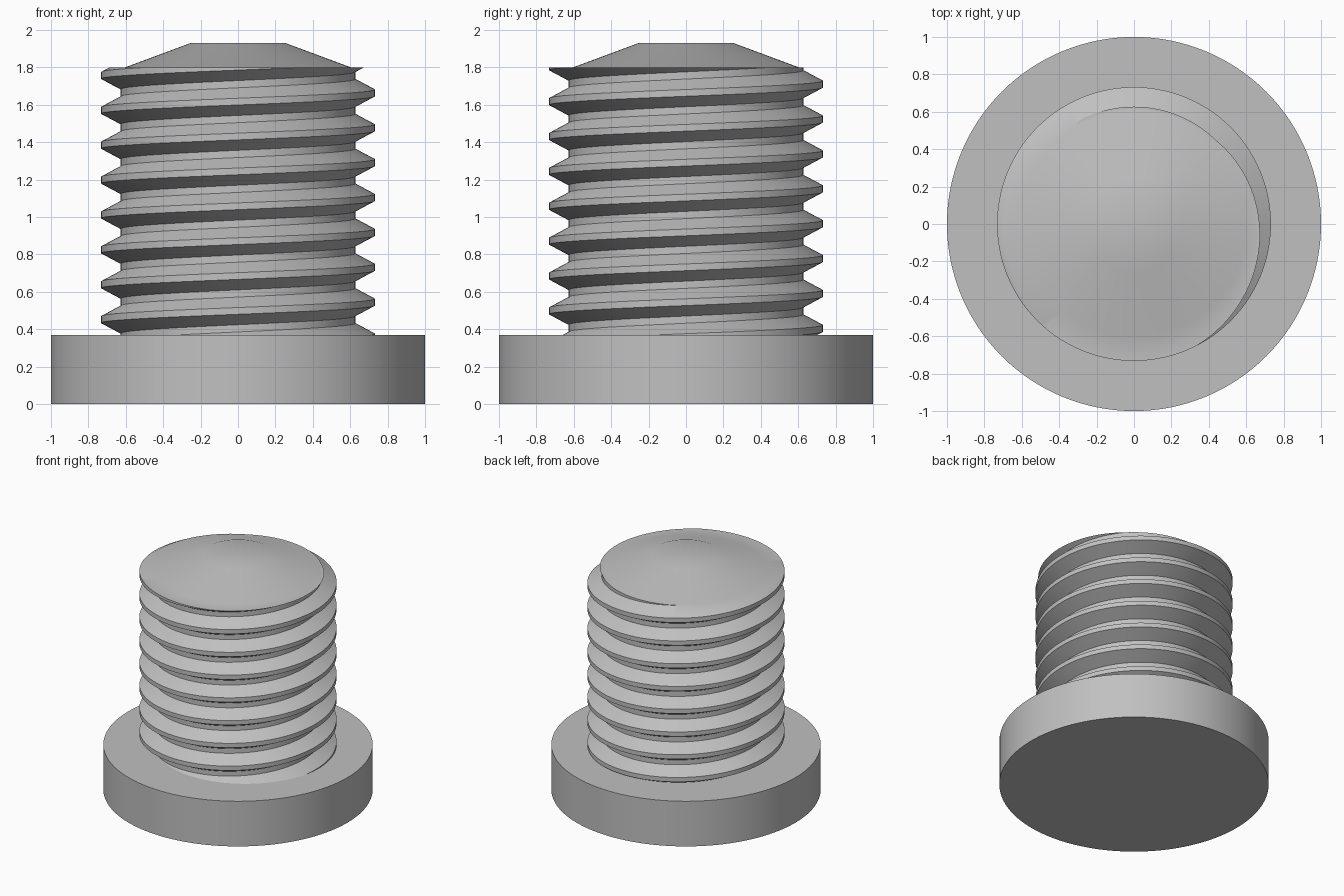
import bpy, bmesh, math

cube = bpy.data.objects.get("Cube")
if cube:
    bpy.data.objects.remove(cube)

# Material
grey = bpy.data.materials.new("plain grey")
grey.use_nodes = True
colour = (0.53, 0.53, 0.53, 1)
grey.diffuse_color = colour
grey.node_tree.nodes["Principled BSDF"].inputs["Base Color"].default_value = colour

HEAD_TOP, SHAFT_TOP, TIP = 0.37, 1.80, 1.93
ROOT, CREST, PITCH = 0.627, 0.732, 0.1865
HALF_FLAT, HALF_ROOT = 0.018, 0.074   # half heights of the thread at crest and root
CREST_Z = 1.664                       # height of one crest on the +x side
SHAFT_LOW = 0.30                      # the shaft starts inside the head
SIDES = 144


def thread_radius(offset):
    """Radius at a height above or below the nearest crest."""
    d = abs((offset + PITCH / 2) % PITCH - PITCH / 2)
    t = min(max((d - HALF_FLAT) / (HALF_ROOT - HALF_FLAT), 0), 1)
    return CREST + (ROOT - CREST) * t


def finish(bm, name):
    bmesh.ops.remove_doubles(bm, verts=bm.verts[:], dist=0.0002)
    bmesh.ops.dissolve_degenerate(bm, edges=bm.edges[:], dist=0.0002)
    bmesh.ops.recalc_face_normals(bm, faces=bm.faces[:])
    mesh = bpy.data.meshes.new(name)
    bm.to_mesh(mesh)
    bm.free()
    mesh.materials.append(grey)
    obj = bpy.data.objects.new(name, mesh)
    bpy.context.collection.objects.link(obj)
    bpy.ops.object.select_all(action='DESELECT')
    obj.select_set(True)
    bpy.context.view_layer.objects.active = obj
    bpy.ops.object.shade_smooth_by_angle(angle=math.radians(30))
    return obj


# Head: plain disc
bm = bmesh.new()
bmesh.ops.create_cone(bm, cap_ends=True, segments=128, radius1=1, radius2=1, depth=HEAD_TOP)
bmesh.ops.translate(bm, verts=bm.verts[:], vec=(0, 0, HEAD_TOP / 2))
finish(bm, "head")

# Threaded shaft: each column follows the rising thread, cut level at both ends
bm = bmesh.new()
columns = []
for j in range(SIDES + 1):
    angle = 2 * math.pi * j / SIDES
    crest = CREST_Z + PITCH * j / SIDES
    profile = [(0, SHAFT_LOW)]
    for turn in range(-9, 3):
        for step in (-HALF_ROOT, -HALF_FLAT, HALF_FLAT, HALF_ROOT):
            z = min(max(crest + turn * PITCH + step, SHAFT_LOW), SHAFT_TOP)
            profile.append((thread_radius(z - crest), z))
    # Shallow conical tip with a small flat
    profile += [(0.605, SHAFT_TOP), (0.255, TIP), (0, TIP)]
    columns.append([bm.verts.new((r * math.cos(angle), r * math.sin(angle), z))
                    for r, z in profile])
for a, b in zip(columns, columns[1:]):
    for i in range(len(a) - 1):
        bm.faces.new((a[i], b[i], b[i + 1], a[i + 1]))
finish(bm, "threaded_shaft")
